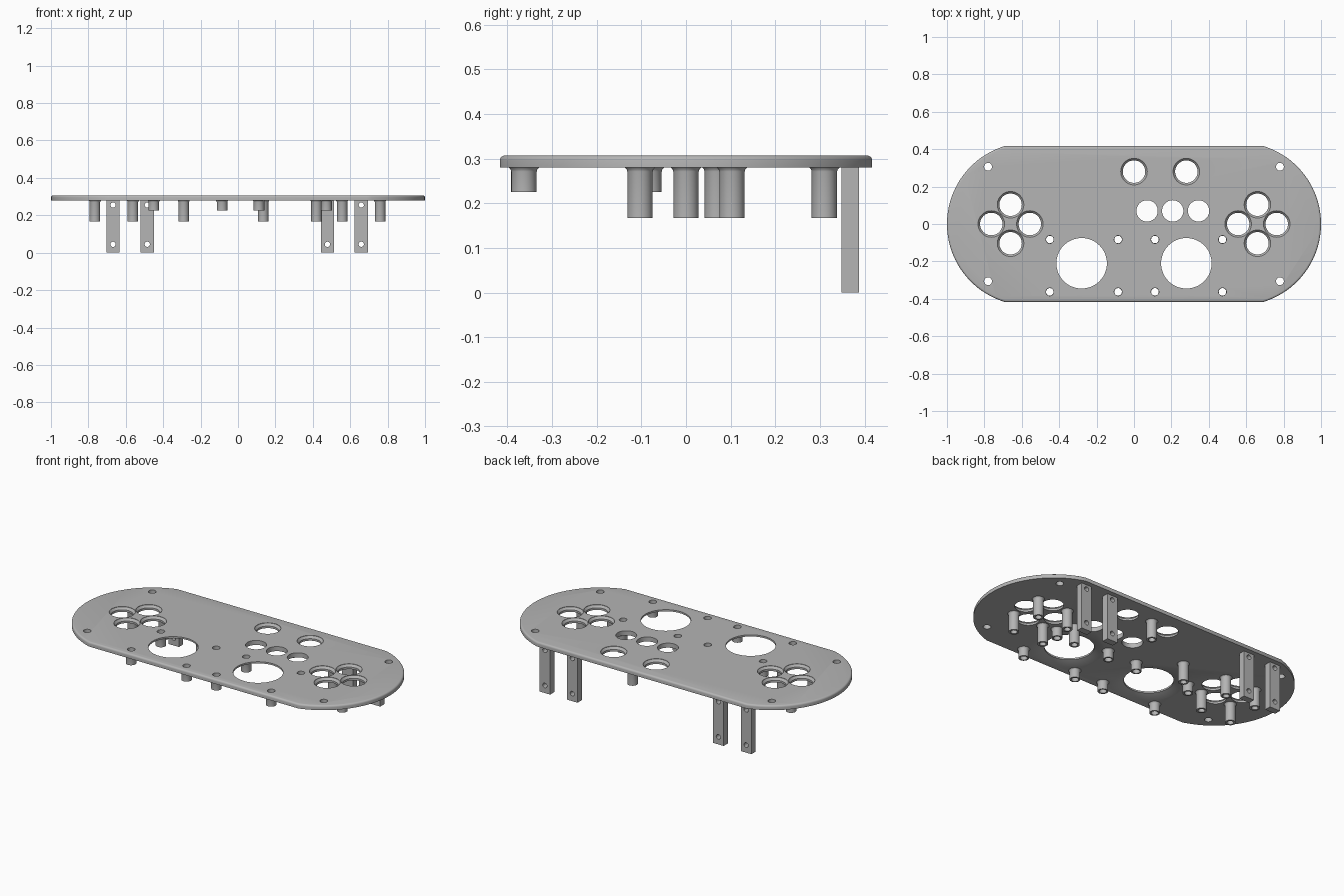
import bpy, bmesh, math
from mathutils import Matrix, Vector

if "Cube" in bpy.data.objects:
    bpy.data.objects.remove(bpy.data.objects["Cube"])

BOTTOM, TOP = 0.28, 0.307

grey = bpy.data.materials.new("plain_grey")
grey.use_nodes = True
grey.diffuse_color = (0.46, 0.46, 0.46, 1)
grey.node_tree.nodes["Principled BSDF"].inputs["Base Color"].default_value = (0.46, 0.46, 0.46, 1)


def finish(bm, name):
    bmesh.ops.recalc_face_normals(bm, faces=bm.faces)
    mesh = bpy.data.meshes.new(name)
    bm.to_mesh(mesh)
    bm.free()
    mesh.materials.append(grey)
    ob = bpy.data.objects.new(name, mesh)
    bpy.context.collection.objects.link(ob)
    return ob


def activate(ob):
    bpy.ops.object.select_all(action="DESELECT")
    ob.select_set(True)
    bpy.context.view_layer.objects.active = ob


def lathe(bm, profile, x, y, hollow=False, sides=48):
    """Turn (radius, z) points about a vertical axis; hollow closes the profile into a tube."""
    rings = [[bm.verts.new((x + r * math.cos(math.tau * i / sides),
                            y + r * math.sin(math.tau * i / sides), z))
              for i in range(sides)] for r, z in profile]
    pairs = list(zip(rings, rings[1:]))
    if hollow:
        pairs.append((rings[-1], rings[0]))
    else:
        bm.faces.new(rings[0])
        bm.faces.new(rings[-1])
    for a, b in pairs:
        for i in range(sides):
            j = (i + 1) % sides
            bm.faces.new((a[i], a[j], b[j], b[i]))


def cut(ob, cutter):
    """Subtract the cutter from the object, then discard the cutter."""
    cutter.hide_render = True
    mod = ob.modifiers.new("holes", "BOOLEAN")
    mod.operation = "DIFFERENCE"
    mod.solver = "EXACT"
    mod.object = cutter
    activate(ob)
    bpy.ops.object.modifier_apply(modifier=mod.name)
    bpy.data.objects.remove(cutter)


def smooth(ob):
    activate(ob)
    bpy.ops.object.shade_smooth_by_angle(angle=math.radians(30))


# Plate: straight long sides, bowed ends, rounded upper rim
half_y, corner_x = 0.417, 0.69
bow = 1 - corner_x
radius = (half_y ** 2 + bow ** 2) / (2 * bow)
sweep = math.asin(half_y / radius)
outline = []
for side in (0, math.pi):
    for i in range(41):
        a = sweep * (i / 20 - 1)
        p = Vector((1 - radius + radius * math.cos(a), radius * math.sin(a), BOTTOM))
        outline.append(Matrix.Rotation(side, 3, "Z") @ p)
bm = bmesh.new()
base = bm.faces.new([bm.verts.new(p) for p in outline])
new = bmesh.ops.extrude_face_region(bm, geom=[base])["geom"]
bmesh.ops.translate(bm, verts=[v for v in new if isinstance(v, bmesh.types.BMVert)],
                    vec=(0, 0, TOP - BOTTOM))
rim = [e for e in bm.edges if all(v.co.z > TOP - 0.001 for v in e.verts)]
bmesh.ops.bevel(bm, geom=rim, offset=0.011, segments=4, profile=0.5, affect="EDGES")
plate = finish(bm, "top_plate")

# Hole positions
buttons = [(0, 0.28), (0.28, 0.28)]
for cx in (-0.66, 0.66):
    buttons += [(cx + 0.103, 0), (cx - 0.103, 0), (cx, 0.103), (cx, -0.103)]
screws = [(x, y) for x in (-0.45, -0.085, 0.112, 0.473) for y in (-0.083, -0.363)]
corners = [(x, y) for x in (-0.78, 0.78) for y in (-0.306, 0.306)]
low, high = BOTTOM - 0.02, TOP + 0.02

# Cutters: chamfered buttons, plain buttons, sticks flared below, screws
bm = bmesh.new()
for x, y in buttons:
    lathe(bm, [(0.06, low), (0.06, 0.292), (0.071, TOP - 0.002), (0.071, high)], x, y)
for x in (0.07, 0.207, 0.345):
    lathe(bm, [(0.057, low), (0.057, high)], x, 0.07)
for x in (-0.28, 0.28):
    lathe(bm, [(0.185, low), (0.185, BOTTOM), (0.135, 0.297), (0.135, high)], x, -0.21, sides=64)
for x, y in screws + corners:
    lathe(bm, [(0.021, low), (0.021, high)], x, y, sides=32)
cut(plate, finish(bm, "hole_cutter"))
smooth(plate)


# Standoffs: tubes with a flared root under the plate
def standoff(name, x, y, tip, bore):
    bm = bmesh.new()
    lathe(bm, [(bore, BOTTOM), (bore, tip), (0.0285, tip), (0.0285, BOTTOM - 0.009),
               (0.030, BOTTOM - 0.004), (0.034, BOTTOM)], x, y, hollow=True, sides=32)
    smooth(finish(bm, name))


for n, (x, y) in enumerate(screws, 1):
    standoff(f"short_standoff_{n}", x, y, 0.225, 0.02)

tall = [(x, y) for x in (-0.765, -0.562, 0.557, 0.76) for y in (-0.103, 0.103)]
tall += [(-0.29, 0.07), (0.135, 0.31), (0.42, 0)]
for n, (x, y) in enumerate(tall, 1):
    standoff(f"tall_standoff_{n}", x, y, 0.167, 0.018)

# Rear legs: flat bars with a bolt hole near each end
for n, x in enumerate((-0.668, -0.485, 0.478, 0.659), 1):
    bm = bmesh.new()
    bmesh.ops.create_cube(bm, size=1, matrix=Matrix.Translation((x, 0.368, BOTTOM / 2))
                          @ Matrix.Diagonal((0.07, 0.04, BOTTOM, 1)))
    leg = finish(bm, f"rear_leg_{n}")
    bm = bmesh.new()
    for z in (0.045, 0.255):
        bmesh.ops.create_cone(bm, cap_ends=True, segments=32, radius1=0.014, radius2=0.014,
                              depth=0.1, matrix=Matrix.Translation((x, 0.368, z))
                              @ Matrix.Rotation(math.pi / 2, 4, "X"))
    cut(leg, finish(bm, "bolt_cutter"))
    smooth(leg)
